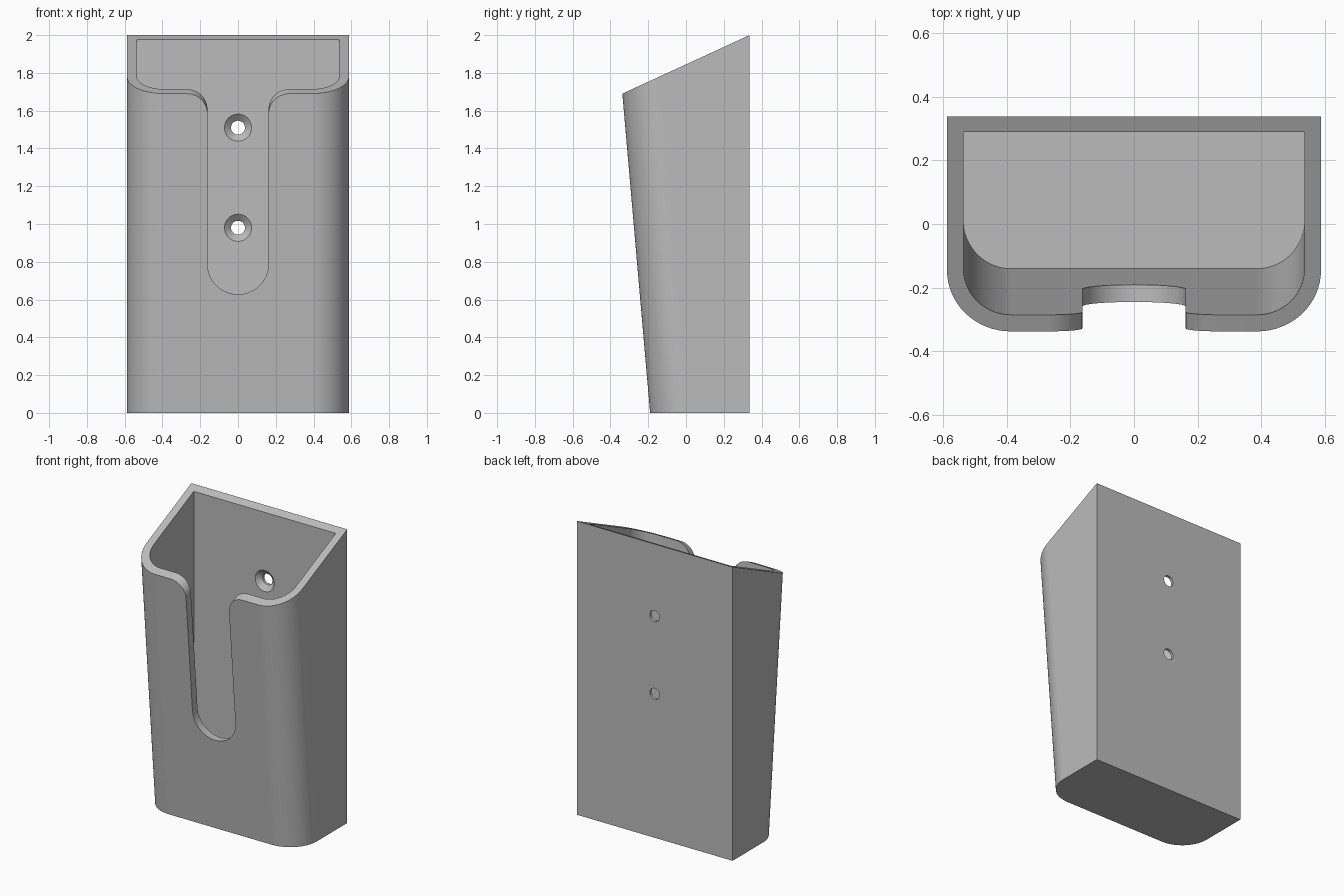
import bpy, bmesh
from math import sin, cos, pi

cube = bpy.data.objects.get("Cube")
if cube:
    bpy.data.objects.remove(cube, do_unlink=True)

LEAN = 0.087     # outward lean of the front wall per unit of height
PITCH = 0.46     # fall of the rim towards the front
BACK, FRONT_TOP = 0.337, -0.337

grey = bpy.data.materials.new("grey plastic")
grey.use_nodes = True
colour = (0.5, 0.5, 0.5, 1)
grey.diffuse_color = colour
grey.node_tree.nodes["Principled BSDF"].inputs["Base Color"].default_value = colour


def arc(cx, cy, r, start, end, steps):
    angles = [start + (end - start) * i / steps for i in range(steps + 1)]
    return [(cx + r * cos(a), cy + r * sin(a)) for a in angles]


def loft(name, rings):
    """Closed solid through rings of equal length."""
    bm = bmesh.new()
    loops = [[bm.verts.new(p) for p in ring] for ring in rings]
    for a, b in zip(loops, loops[1:]):
        for i in range(len(a)):
            j = (i + 1) % len(a)
            bm.faces.new((a[i], a[j], b[j], b[i]))
    bm.faces.new(loops[0])
    bm.faces.new(loops[-1])
    bmesh.ops.recalc_face_normals(bm, faces=bm.faces)
    mesh = bpy.data.meshes.new(name)
    bm.to_mesh(mesh)
    bm.free()
    mesh.materials.append(grey)
    obj = bpy.data.objects.new(name, mesh)
    bpy.context.collection.objects.link(obj)
    return obj


def leaning_box(name, half, back, front, r, floor, top):
    """Box with rounded front corners, leaning front and sloping top."""
    outline = [(half, back), (-half, back)]
    outline += arc(-half + r, front + r, r, pi, 1.5 * pi, 16)
    outline += arc(half - r, front + r, r, 1.5 * pi, 2 * pi, 16)
    low, high = [], []
    for x, y in outline:
        k = 0 if y == back else LEAN
        z = (top - PITCH * (BACK - y)) / (1 + PITCH * k)
        low.append((x, y - k * floor, floor))
        high.append((x, y - k * z, z))
    return loft(name, [low, high])


holder = leaning_box("wall_holder", 0.587, BACK, -0.19, 0.2, 0, 2)
cutters = [leaning_box("pocket_cutter", 0.535, 0.288, -0.136, 0.15, 0.05, 2.3)]

# Front slot: round bottom, flared mouth that follows the rim slope
W, R, RIM = 0.162, 0.11, 1.69
right = arc(W + R, RIM - R, R, pi, pi / 2, 12) + [(W + R, RIM + 0.4)]
slot = arc(0, 0.79, W, pi, 2 * pi, 32) + right + [(-x, z) for x, z in reversed(right)]
cutters.append(loft("slot_cutter", [
    [(x, y, z + (PITCH * (y - FRONT_TOP) if z > 1 else 0)) for x, z in slot]
    for y in (-0.5, 0.1)]))

# Countersunk screw holes in the back wall
for z in (0.98, 1.51):
    rings = [(0.2, 0.072), (0.288, 0.072), (0.318, 0.037), (0.4, 0.037)]
    cutters.append(loft("screw_hole_cutter", [
        [(x, y, h) for x, h in arc(0, z, r, 0, 2 * pi, 40)[:-1]] for y, r in rings]))

bpy.context.view_layer.objects.active = holder
for obj in bpy.context.selected_objects:
    obj.select_set(False)
holder.select_set(True)
for cutter in cutters:
    cutter.hide_render = True
    mod = holder.modifiers.new("cut", 'BOOLEAN')
    mod.operation, mod.solver, mod.object = 'DIFFERENCE', 'EXACT', cutter
    bpy.ops.object.modifier_apply(modifier=mod.name)
    bpy.data.objects.remove(cutter, do_unlink=True)

bpy.ops.object.shade_smooth_by_angle(angle=pi / 8)
weighted = holder.modifiers.new("even shading", 'WEIGHTED_NORMAL')
weighted.keep_sharp = True
